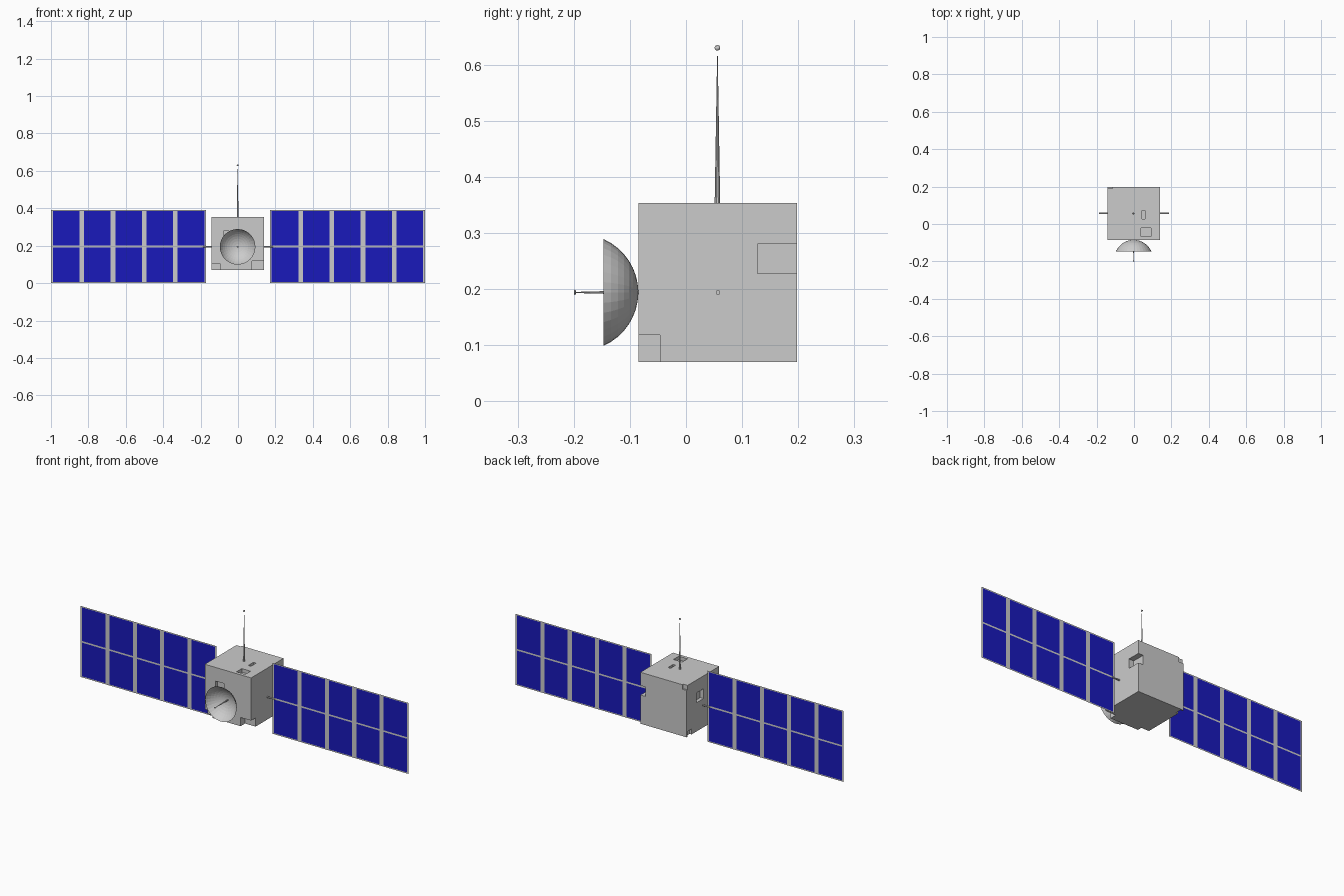
import bpy, bmesh, math
from mathutils import Matrix, Vector

if "Cube" in bpy.data.objects:
    bpy.data.objects.remove(bpy.data.objects["Cube"])

CX, CY, CZ = -0.002, 0.057, 0.194   # axis of the panels, dish and mast


def make_object(name, bm, mats=()):
    mesh = bpy.data.meshes.new(name)
    bm.to_mesh(mesh)
    bm.free()
    for m in mats:
        mesh.materials.append(m)
    ob = bpy.data.objects.new(name, mesh)
    bpy.context.collection.objects.link(ob)
    return ob


def add_box(bm, x0, x1, y0, y1, z0, z1):
    m = (Matrix.Translation(((x0 + x1) / 2, (y0 + y1) / 2, (z0 + z1) / 2))
         @ Matrix.Diagonal((x1 - x0, y1 - y0, z1 - z0, 1)))
    bmesh.ops.create_cube(bm, size=1, matrix=m)


def rod(name, a, b, r0, r1, sides=10):
    a, b = Vector(a), Vector(b)
    d = b - a
    m = Matrix.Translation((a + b) / 2) @ d.to_track_quat('Z', 'Y').to_matrix().to_4x4()
    bm = bmesh.new()
    bmesh.ops.create_cone(bm, cap_ends=True, segments=sides, radius1=r0,
                          radius2=r1, depth=d.length, matrix=m)
    return make_object(name, bm)


def ball(name, pos, scale):
    bm = bmesh.new()
    m = Matrix.Translation(pos) @ Matrix.Diagonal((*scale, 1))
    bmesh.ops.create_uvsphere(bm, u_segments=12, v_segments=8, radius=1, matrix=m)
    return make_object(name, bm)


# Body cube with hatch recesses and corner notches
X0, X1, Y0, Y1, Z0, Z1 = -0.143, 0.139, -0.085, 0.198, 0.07, 0.353
E = 0.02
bm = bmesh.new()
add_box(bm, X0, X1, Y0, Y1, Z0, Z1)
body = make_object("body", bm)
bm = bmesh.new()
for box in (
    (0.038, 0.091, -0.067, -0.021, Z1 - 0.02, Z1 + E),     # top hatch
    (0.043, 0.059, 0.028, 0.073, Z1 - 0.02, Z1 + E),       # top slot
    (X0 - E, -0.116, 0.19, Y1 + E, 0.328, Z1 + E),         # top back corner
    (X1 - 0.03, X1 + E, 0.127, Y1 + E, 0.228, 0.28),       # right back edge
    (0.075, X1 + E, Y0 - E, -0.046, Z0 - E, 0.118),        # right front corner
    (X0 - E, -0.096, Y0 - E, -0.06, Z0 - E, 0.105),        # left front corner
    (-0.078, -0.025, Y0 - E, Y0 + 0.02, 0.23, 0.278),      # front hatch
    (X0 - E, X0 + 0.02, 0.052, 0.114, 0.228, 0.282),       # left hatch
    (X0 - E, X0 + 0.012, 0.155, 0.19, Z0 - E, 0.1),        # left bottom notch
):
    add_box(bm, *box)
cutter = make_object("body_cutter", bm)
cutter.hide_render = True
cutter.hide_viewport = True
mod = body.modifiers.new("recesses", 'BOOLEAN')
mod.operation = 'DIFFERENCE'
mod.solver = 'EXACT'
mod.object = cutter
bpy.context.view_layer.objects.active = body
bpy.ops.object.modifier_apply(modifier=mod.name)
bpy.data.objects.remove(cutter)

# Solar panels: flat sheets, 5 x 2 blue cells in a grey frame
grey = bpy.data.materials.new("frame_grey")
grey.diffuse_color = (0.8, 0.8, 0.8, 1)
grey.use_nodes = True
grey.node_tree.nodes["Principled BSDF"].inputs["Base Color"].default_value = grey.diffuse_color
blue = bpy.data.materials.new("cell_blue")
blue.diffuse_color = (0.01, 0.01, 0.5, 1)
blue.use_nodes = True
blue.node_tree.nodes["Principled BSDF"].inputs["Base Color"].default_value = blue.diffuse_color
cell, gap, edge = 0.142, 0.0248, 0.0104
xs = [0.17, 0.17 + edge]
for i in range(5):
    xs.append(xs[-1] + cell)
    xs.append(xs[-1] + (gap if i < 4 else edge))
zs = [0.0, 0.006, 0.191, 0.2, 0.385, 0.391]
for side, sx in (("left", -1), ("right", 1)):
    bm = bmesh.new()
    grid = [[bm.verts.new((sx * x, CY, z)) for z in zs] for x in xs]
    for i in range(len(xs) - 1):
        for j in range(len(zs) - 1):
            f = bm.faces.new((grid[i][j], grid[i + 1][j],
                              grid[i + 1][j + 1], grid[i][j + 1]))
            f.material_index = 1 if i % 2 and j % 2 else 0
    make_object(side + "_solar_panel", bm, (grey, blue))
    # Arm joining panel to body
    rod(side + "_panel_arm", (sx * 0.13, CY, CZ), (sx * 0.186, CY, CZ), 0.004, 0.004)

# Dish: open spherical bowl facing the front
R, rim = 0.104, 0.095
steps, segs = 8, 32
amax = math.asin(rim / R)
bm = bmesh.new()
apex = bm.verts.new((CX, Y0, CZ))
prev = None
for i in range(1, steps + 1):
    a = amax * i / steps
    r, y = R * math.sin(a), Y0 - R * (1 - math.cos(a))
    ring = [bm.verts.new((CX + r * math.cos(t * math.tau / segs), y,
                          CZ + r * math.sin(t * math.tau / segs))) for t in range(segs)]
    for k in range(segs):
        n = (k + 1) % segs
        if prev:
            bm.faces.new((prev[k], prev[n], ring[n], ring[k]))
        else:
            bm.faces.new((apex, ring[n], ring[k]))
    prev = ring
bmesh.ops.recalc_face_normals(bm, faces=bm.faces)
make_object("dish", bm)

# Feed horn of the dish
rod("dish_feed", (CX, Y0, CZ), (CX, -0.197, CZ), 0.004, 0.001)
ball("dish_feed_tip", (CX, -0.198, CZ), (0.005, 0.002, 0.005))

# Mast antenna with a floating ball tip
rod("antenna_mast", (CX, CY - 0.001, 0.35), (CX, CY - 0.001, 0.615), 0.005, 0.0006)
ball("antenna_tip", (CX, CY - 0.001, 0.63), (0.005, 0.005, 0.005))
